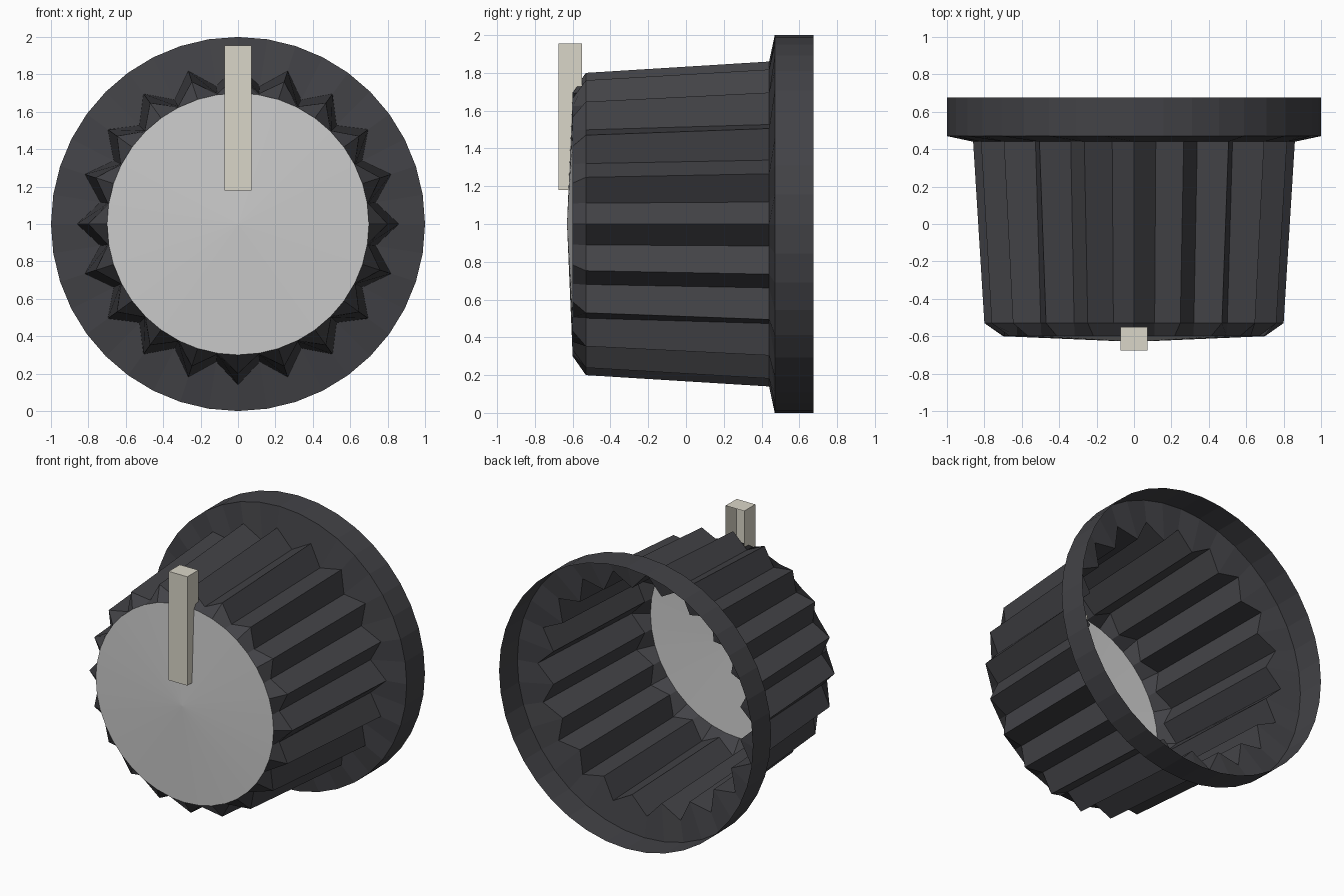
import bpy, bmesh
from math import sin, cos, pi

if "Cube" in bpy.data.objects:
    bpy.data.objects.remove(bpy.data.objects["Cube"])

N = 40  # 20 grip teeth: alternating tip and valley


def material(name, color):
    m = bpy.data.materials.new(name)
    m.diffuse_color = (*color, 1)
    m.use_nodes = True
    m.node_tree.nodes["Principled BSDF"].inputs["Base Color"].default_value = m.diffuse_color
    return m


def finish(name, bm, mat):
    me = bpy.data.meshes.new(name)
    bm.to_mesh(me)
    bm.free()
    me.materials.append(mat)
    ob = bpy.data.objects.new(name, me)
    bpy.context.collection.objects.link(ob)
    return ob


def ring(bm, y, tip, valley):
    """Ring around the knob axis (along y, at z = 1)."""
    pts = []
    for j in range(N):
        r = valley if j % 2 else tip
        a = 2 * pi * j / N
        pts.append(bm.verts.new((r * cos(a), y, 1 + r * sin(a))))
    return pts


dark = material("dark_plastic", (0.055, 0.055, 0.062))
silver = material("silver", (0.6, 0.61, 0.63))
cream = material("cream", (0.7, 0.67, 0.58))

# Fluted grip and flared skirt: one open-backed shell (y, tip radius, valley radius)
profile = [(-0.60, 0.70, 0.70), (-0.53, 0.80, 0.705), (0.44, 0.86, 0.745),
           (0.47, 1.0, 1.0), (0.675, 1.0, 1.0)]
bm = bmesh.new()
rings = [ring(bm, *p) for p in profile]
for a, b in zip(rings, rings[1:]):
    for j in range(N):
        k = (j + 1) % N
        bm.faces.new((a[j], b[j], b[k], a[k]))
finish("knob_body", bm, dark)

# Shallow conical front cap
bm = bmesh.new()
edge = ring(bm, -0.60, 0.70, 0.70)
apex = bm.verts.new((0, -0.63, 1))
for j in range(N):
    bm.faces.new((apex, edge[j], edge[(j + 1) % N]))
finish("front_cap", bm, silver)

# Pointer bar, open at the back
bm = bmesh.new()
bmesh.ops.create_cube(bm, size=1)
bmesh.ops.scale(bm, vec=(0.146, 0.125, 0.775), verts=bm.verts)
bmesh.ops.translate(bm, vec=(0, -0.6125, 1.5675), verts=bm.verts)
bm.normal_update()
bmesh.ops.delete(bm, geom=[f for f in bm.faces if f.normal.y > 0.9], context='FACES_ONLY')
finish("pointer", bm, cream)
